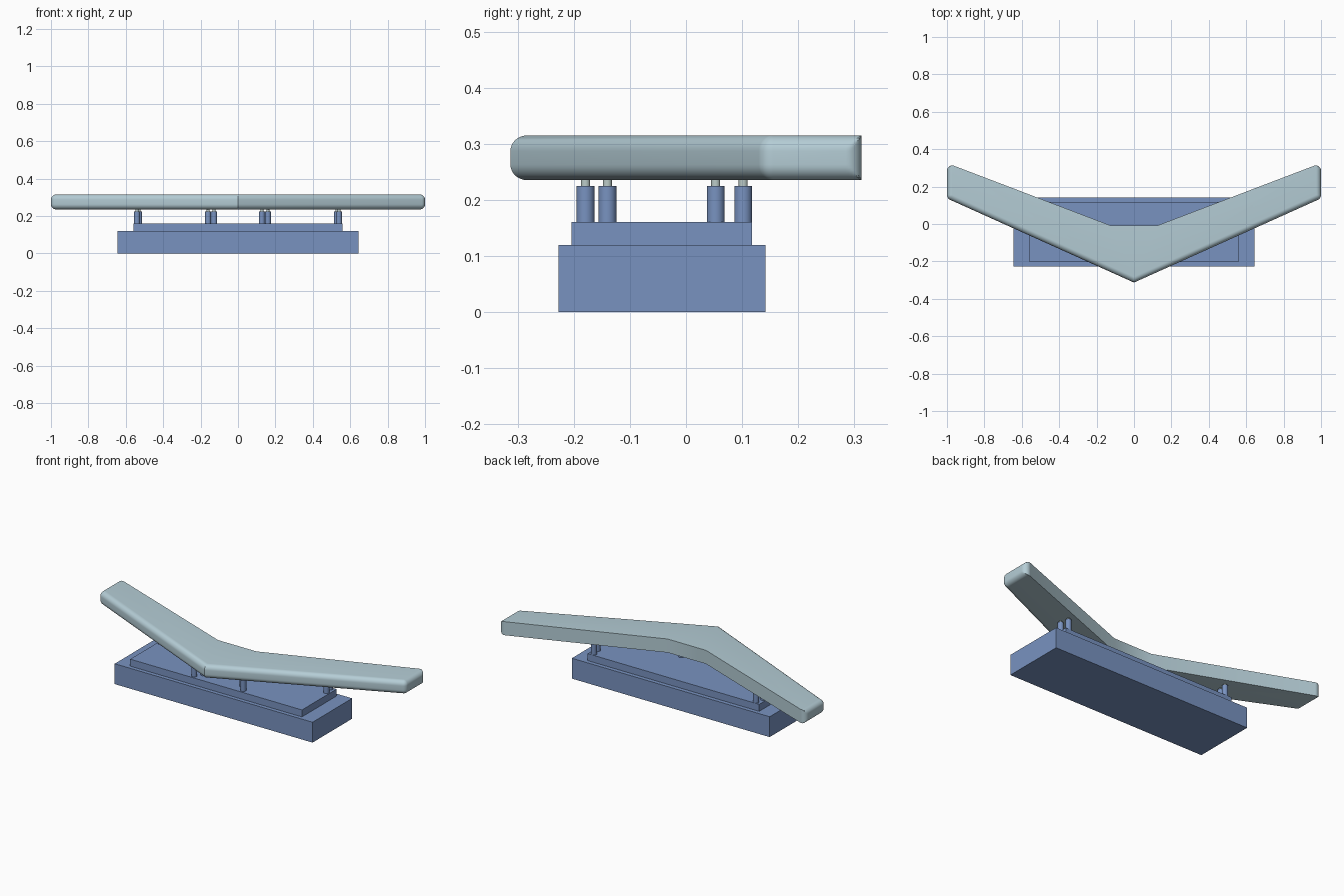
import bpy, bmesh, math
from math import sin, cos, tan, pi

if "Cube" in bpy.data.objects:
    bpy.data.objects.remove(bpy.data.objects["Cube"])

def material(name, rgb):
    m = bpy.data.materials.new(name)
    m.diffuse_color = (*rgb, 1)
    m.use_nodes = True
    m.node_tree.nodes["Principled BSDF"].inputs["Base Color"].default_value = m.diffuse_color
    return m

BLUE = material("blue", (0.19, 0.29, 0.53))
PALE = material("pale_blue", (0.46, 0.61, 0.67))
PIN = material("pale_grey_green", (0.5, 0.6, 0.58))

def finish(ob, name, mat, smooth=False):
    ob.name = name
    ob.data.materials.append(mat)
    if smooth:
        bpy.ops.object.select_all(action='DESELECT')
        ob.select_set(True)
        bpy.context.view_layer.objects.active = ob
        bpy.ops.object.shade_smooth_by_angle(angle=math.radians(30))

def box(name, x, y0, y1, z0, z1):
    bpy.ops.mesh.primitive_cube_add(size=1, location=(0, (y0 + y1) / 2, (z0 + z1) / 2))
    ob = bpy.context.object
    ob.scale = (2 * x, y1 - y0, z1 - z0)
    bpy.ops.object.transform_apply(location=False, rotation=False, scale=True)
    finish(ob, name, BLUE)

def cylinder(name, x, y, r, z0, z1, mat):
    bpy.ops.mesh.primitive_cylinder_add(vertices=32, radius=r, depth=z1 - z0,
                                        location=(x, y, (z0 + z1) / 2))
    finish(bpy.context.object, name, mat, True)

# Stepped plinth
box("base", 0.645, -0.227, 0.142, 0, 0.12)
box("base_step", 0.56, -0.204, 0.118, 0.12, 0.161)

# Posts with thin pins, mirrored left and right
for side, s in (("left", -1), ("right", 1)):
    for i, (x, y) in enumerate(((0.16, -0.179), (0.128, -0.14), (0.54, 0.053), (0.529, 0.102))):
        cylinder(f"post_{side}_{i + 1}", s * x, y, 0.016, 0.16, 0.225, BLUE)
        cylinder(f"pin_{side}_{i + 1}", s * x, y, 0.008, 0.224, 0.237, PIN)

# Swept wing: front and tip edges are rounded, back edges stay sharp
R, N = 0.028, 8
Z0, Z1 = 0.235, 0.315
FRONT, BACK = -0.313, 0.313
slope = math.atan(0.45)
inner = (0.125, -0.008)
cx, cy = 1 - R, BACK - R
fy = FRONT + cx * tan(slope) + R / cos(slope)     # centre of front tip corner
dx, dy = cx - inner[0], cy - inner[1]
back_angle = math.atan2(dy, dx) + math.asin(R / math.hypot(dx, dy)) + pi / 2

def half_outline(d):
    """Right half of the plan outline with front and tip pulled in by d."""
    pts = [(0, FRONT + d / cos(slope))]
    a0 = slope - pi / 2
    for i in range(N + 1):
        a = a0 * (1 - i / N)
        pts.append((cx + (R - d) * cos(a), fy + (R - d) * sin(a)))
    angles = [pi / 2 * i / N for i in range(N + 1)]
    angles += [pi / 2 + (back_angle - pi / 2) * i / 2 for i in (1, 2)]
    for a in angles:
        pts.append((min(cx + R * cos(a), 1 - d), cy + R * sin(a)))
    return pts + [inner]

layers = [(R * (1 - cos(pi / 2 * i / N)), Z1 - R + R * sin(pi / 2 * i / N)) for i in range(N + 1)]
layers = [(d, Z0 + Z1 - z) for d, z in reversed(layers)] + layers
bm = bmesh.new()
rings = []
for d, z in layers:
    half = half_outline(d)
    outline = half + [(-x, y) for x, y in reversed(half[1:])]
    rings.append([bm.verts.new((x, y, z)) for x, y in outline])
for lower, upper in zip(rings, rings[1:]):
    for k in range(len(lower)):
        j = (k + 1) % len(lower)
        bm.faces.new((lower[k], lower[j], upper[j], upper[k]))
bm.faces.new(rings[-1])
bm.faces.new(rings[0][::-1])
bmesh.ops.remove_doubles(bm, verts=bm.verts, dist=1e-5)
bmesh.ops.recalc_face_normals(bm, faces=bm.faces)
mesh = bpy.data.meshes.new("wing")
bm.to_mesh(mesh)
bm.free()
wing = bpy.data.objects.new("wing", mesh)
bpy.context.collection.objects.link(wing)
finish(wing, "wing", PALE, True)
